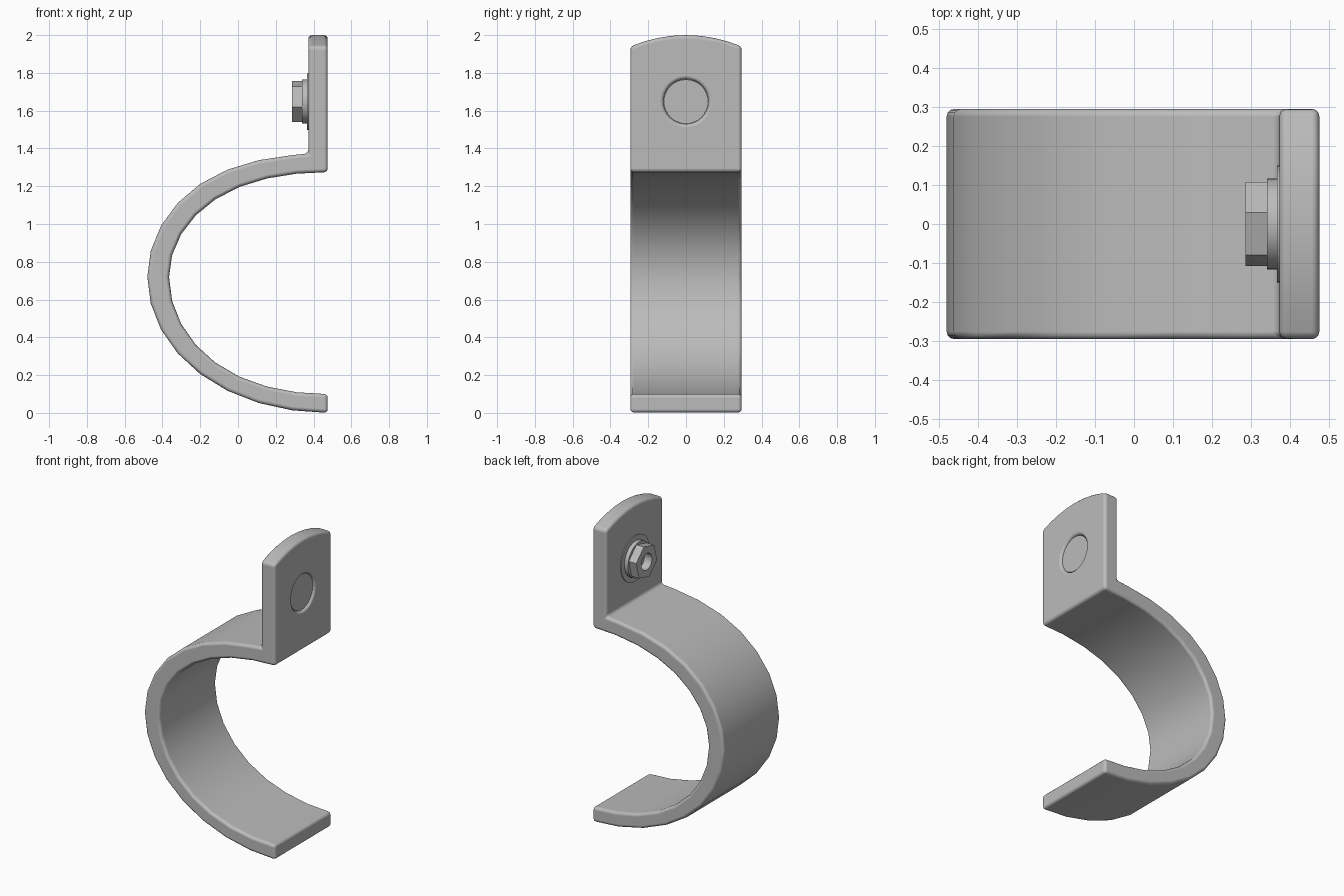
import bpy, bmesh
from math import sin, cos, pi, radians
from mathutils import Matrix

if "Cube" in bpy.data.objects:
    bpy.data.objects.remove(bpy.data.objects["Cube"])

grey = bpy.data.materials.new("satin grey")
grey.use_nodes = True
COLOUR = (0.5, 0.5, 0.5, 1)
grey.diffuse_color = COLOUR
grey.node_tree.nodes["Principled BSDF"].inputs["Base Color"].default_value = COLOUR

WIDTH, FRONT, BACK = 0.295, 0.475, 0.372   # strap half width, tab faces in x
MID, STEPS, SLICES = 0.72, 8, 8
BOLT_Z = 1.648


def finish(bm, name, smooth=True):
    bmesh.ops.recalc_face_normals(bm, faces=bm.faces)
    mesh = bpy.data.meshes.new(name)
    bm.to_mesh(mesh)
    bm.free()
    mesh.materials.append(grey)
    obj = bpy.data.objects.new(name, mesh)
    bpy.context.collection.objects.link(obj)
    if smooth:
        mesh.shade_smooth()
    return obj


def rod(name, x0, x1, radius, sides=32, turn=0, smooth=True):
    """Prism lying along x, centred on the bolt axis."""
    bm = bmesh.new()
    place = (Matrix.Translation(((x0 + x1) / 2, 0, BOLT_Z))
             @ Matrix.Rotation(turn, 4, 'X') @ Matrix.Rotation(pi / 2, 4, 'Y'))
    bmesh.ops.create_cone(bm, cap_ends=True, segments=sides, radius1=radius,
                          radius2=radius, depth=x1 - x0, matrix=place)
    obj = finish(bm, name, smooth)
    if smooth:
        bpy.ops.object.select_all(action='DESELECT')
        obj.select_set(True)
        bpy.context.view_layer.objects.active = obj
        bpy.ops.object.shade_smooth_by_angle(angle=radians(30))
    return obj


def cut(target, cutter):
    mod = target.modifiers.new("hole", 'BOOLEAN')
    mod.operation, mod.solver, mod.object = 'DIFFERENCE', 'EXACT', cutter
    cutter.hide_render = True
    cutter.hide_viewport = True
    cutter.display_type = 'WIRE'


def bevel(obj, width, segments):
    mod = obj.modifiers.new("rounded edges", 'BEVEL')
    mod.width, mod.segments = width, segments
    mod.limit_method, mod.angle_limit = 'ANGLE', radians(30)
    mod.harden_normals = True


# Strap cross-section: a slightly flattened half ellipse, then the upright tab
def arc_point(t, reach, low, low_flat, high, high_flat):
    s = sin(t)
    rise, flat = (high, high_flat) if s > 0 else (low, low_flat)
    return FRONT - reach * cos(t), MID + rise * s * (1 - flat * s ** 4)


angles = [i * pi / 2 / STEPS for i in range(-STEPS, STEPS + 1)]
outer = [arc_point(t, 0.955, 0.73, 0.014, 0.71, 0.08) for t in angles]
inner = [arc_point(t, 0.84, 0.65, 0.045, 0.59, 0.06) for t in angles]
outer[-1] = (BACK, outer[-1][1])
section = outer + [(BACK, None), (FRONT, None)] + inner[::-1]

# Sweep the section across the width, with a curved top on the tab
bm = bmesh.new()
rings = []
for k in range(SLICES + 1):
    y = WIDTH * (2 * k / SLICES - 1)
    top = 2.0 - 0.06 * (y / WIDTH) ** 2
    rings.append([bm.verts.new((x, y, top if z is None else z)) for x, z in section])
count = len(section)
for a, b in zip(rings, rings[1:]):
    for i in range(count):
        j = (i + 1) % count
        bm.faces.new((a[i], a[j], b[j], b[i]))
for ring in (rings[0], rings[-1]):
    bm.faces.new(ring)
bmesh.ops.recalc_face_normals(bm, faces=bm.faces)
bmesh.ops.dissolve_limit(bm, angle_limit=radians(1), verts=bm.verts, edges=bm.edges)
strap = finish(bm, "strap_with_tab")
cut(strap, rod("bolt_hole_cutter", 0.3, 0.6, 0.118))
bevel(strap, 0.02, 3)

# Bolt, washer and nut
rod("bolt_shank", 0.34, 0.462, 0.117)
rod("washer", 0.366, 0.385, 0.15)
nut = rod("hex_nut", 0.286, 0.38, 0.112, 6, radians(15), smooth=False)
cut(nut, rod("nut_hole_cutter", 0.2, 0.34, 0.055, 16))
